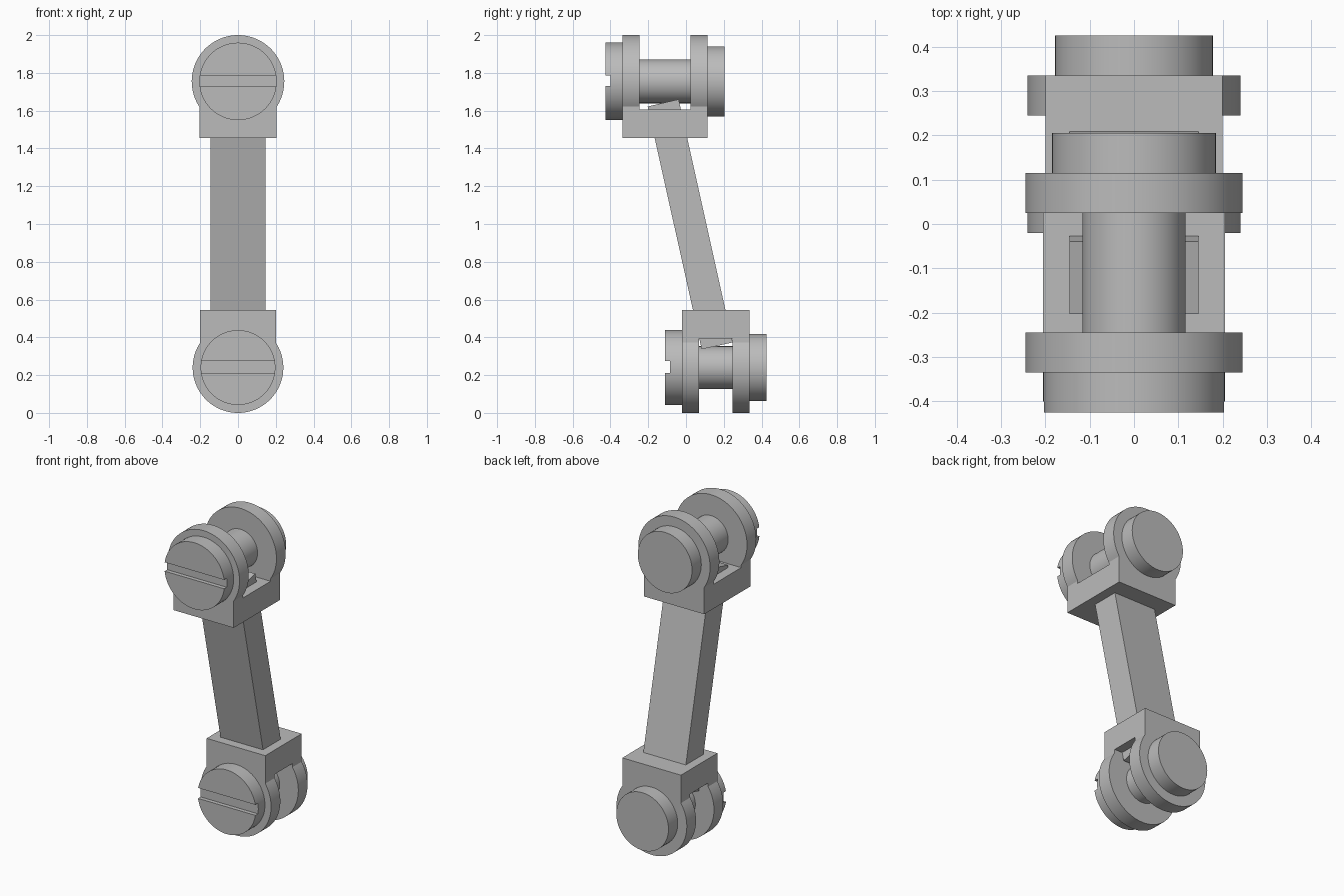
import bpy
import bmesh
import math
from mathutils import Vector

cube = bpy.data.objects.get("Cube")
if cube:
    bpy.data.objects.remove(cube, do_unlink=True)

metal = bpy.data.materials.new("grey metal")
metal.use_nodes = True
metal.diffuse_color = (0.5, 0.5, 0.5, 1)
metal.node_tree.nodes["Principled BSDF"].inputs["Base Color"].default_value = (0.5, 0.5, 0.5, 1)


def prism(name, outline, axis, start, end):
    """Extrude an outline along y (outline in x, z) or x (outline in y, z)."""
    bm = bmesh.new()
    place = (lambda a, b: (a, start, b)) if axis == "y" else (lambda a, b: (start, a, b))
    face = bm.faces.new([bm.verts.new(place(a, b)) for a, b in outline])
    moved = bmesh.ops.extrude_face_region(bm, geom=[face])["geom"]
    step = Vector((0, end - start, 0)) if axis == "y" else Vector((end - start, 0, 0))
    bmesh.ops.translate(bm, vec=step, verts=[v for v in moved if isinstance(v, bmesh.types.BMVert)])
    bmesh.ops.recalc_face_normals(bm, faces=bm.faces)
    mesh = bpy.data.meshes.new(name)
    bm.to_mesh(mesh)
    bm.free()
    mesh.materials.append(metal)
    obj = bpy.data.objects.new(name, mesh)
    bpy.context.collection.objects.link(obj)
    return obj


def arc(radius, z, first=0.0, last=2 * math.pi, steps=64, flip=1):
    return [(radius * math.cos(first + (last - first) * i / steps),
             z + flip * radius * math.sin(first + (last - first) * i / steps))
            for i in range(steps + 1)]


def disc(name, radius, z, start, end):
    return prism(name, arc(radius, z)[:-1], "y", start, end)


def rectangle(half, low, high):
    return [(-half, low), (half, low), (half, high), (-half, high)]


def cut(obj, cutter):
    mod = obj.modifiers.new("cut", "BOOLEAN")
    mod.operation = "DIFFERENCE"
    mod.solver = "EXACT"
    mod.object = cutter
    bpy.context.view_layer.objects.active = obj
    bpy.ops.object.modifier_apply(modifier=mod.name)
    bpy.data.objects.remove(cutter, do_unlink=True)


def joint(label, z, flip, radius, half, base, floor, plates, head_r, nut_r, pin_r, slot):
    """Forked bracket with a slotted pin through its two rounded ears."""
    front, inner_front, inner_back, back = plates
    lean = math.acos(half / radius)
    outline = arc(radius, z, -lean, math.pi + lean, 64, flip) + [(-half, base), (half, base)]
    bracket = prism(label + "_bracket", outline, "y", front, back)
    low, high = sorted((floor, z + flip * 0.5))
    cut(bracket, prism("gap_cutter", rectangle(0.5, low, high), "y", inner_front, inner_back))
    # Pin shaft, slotted head at the front and plain cap at the back
    pin = disc(label + "_pin", pin_r, z, inner_front, inner_back)
    head = disc(label + "_pin_head", head_r, z, front - 0.09, front)
    cut(head, prism("slot_cutter", rectangle(0.5, *slot), "y", front - 0.2, front - 0.065))
    cap = disc(label + "_pin_cap", nut_r, z, back, back + 0.09)
    return [bracket, pin, head, cap]


parts = joint("upper", 1.755, 1, 0.245, 0.205, 1.455, 1.605,
              (-0.335, -0.245, 0.025, 0.115), 0.205, 0.185, 0.116, (1.73, 1.785))
parts += joint("lower", 0.24, -1, 0.24, 0.2, 0.545, 0.395,
               (-0.02, 0.07, 0.245, 0.335), 0.198, 0.178, 0.113, (0.21, 0.275))

# Slanted connecting bar, its ends showing inside both brackets
prism("connecting_bar", [(0.083, 0.337), (0.247, 0.373), (-0.039, 1.66), (-0.203, 1.622)],
      "x", -0.145, 0.145)

# Smooth the round walls, keep the rims sharp
bpy.ops.object.select_all(action="DESELECT")
for part in parts:
    part.select_set(True)
bpy.context.view_layer.objects.active = parts[0]
bpy.ops.object.shade_smooth_by_angle(angle=math.radians(30))
